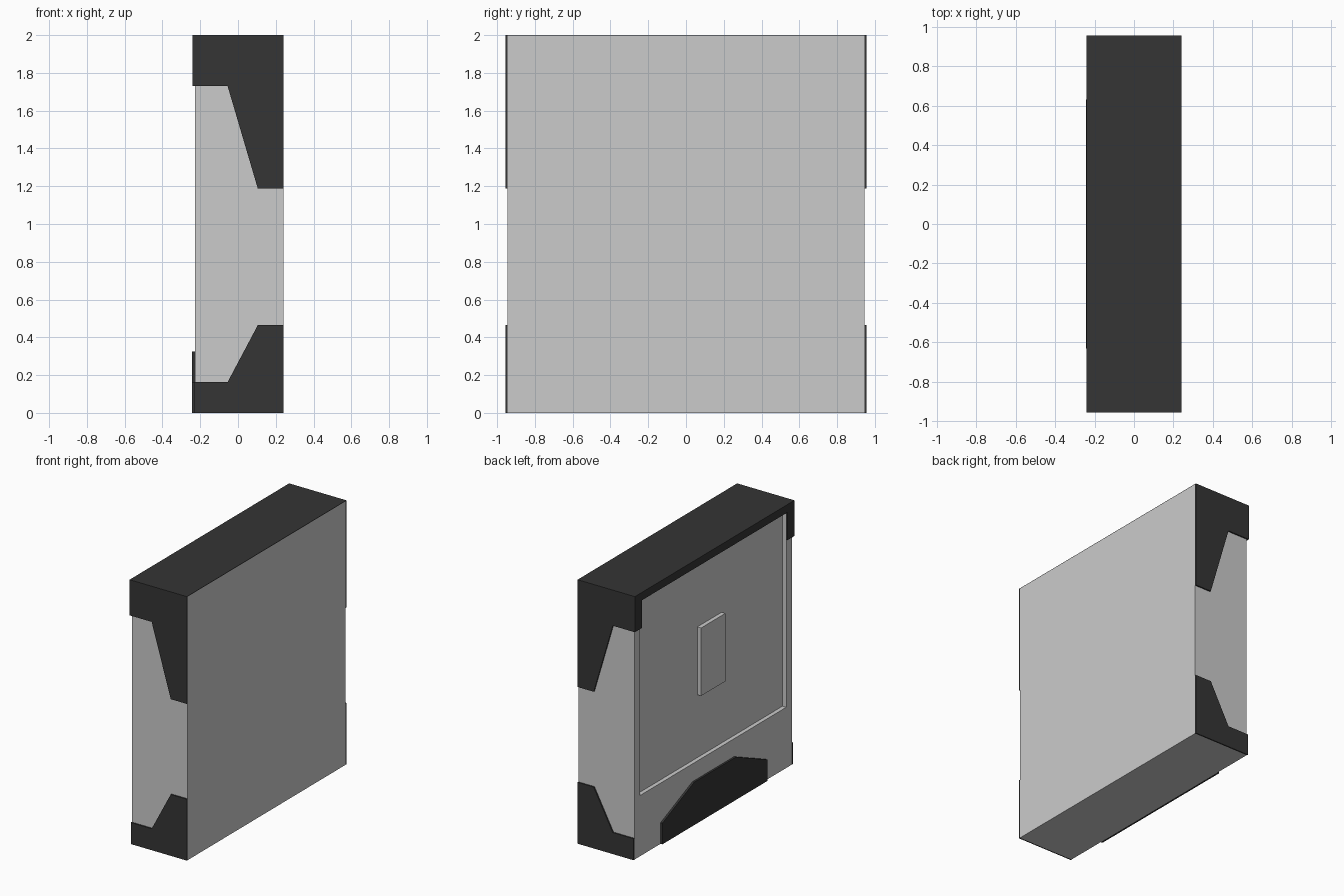
import bpy, bmesh
from math import copysign
from mathutils import Vector

if "Cube" in bpy.data.objects:
    bpy.data.objects.remove(bpy.data.objects["Cube"])

dark = bpy.data.materials.new("dark_trim")
dark.diffuse_color = (0.035, 0.035, 0.035, 1)
dark.use_nodes = True
dark.node_tree.nodes["Principled BSDF"].inputs["Base Color"].default_value = dark.diffuse_color


def finish(name, bm, mat=None):
    bmesh.ops.recalc_face_normals(bm, faces=bm.faces)
    me = bpy.data.meshes.new(name)
    bm.to_mesh(me)
    bm.free()
    ob = bpy.data.objects.new(name, me)
    bpy.context.collection.objects.link(ob)
    if mat:
        me.materials.append(mat)
    return ob


def make_box(lo, hi):
    bm = bmesh.new()
    bmesh.ops.create_cube(bm, size=1)
    for v in bm.verts:
        v.co = Vector([hi[i] if v.co[i] > 0 else lo[i] for i in range(3)])
    return bm


def plate(name, points, axis, a, b, mat):
    """Extrude a flat outline along x (points are y,z) or y (points are x,z)."""
    bm = bmesh.new()
    place = (lambda p: (a, p[0], p[1])) if axis == 'X' else (lambda p: (p[0], a, p[1]))
    face = bm.faces.new([bm.verts.new(place(p)) for p in points])
    ext = bmesh.ops.extrude_face_region(bm, geom=[face])
    move = Vector((b - a, 0, 0)) if axis == 'X' else Vector((0, b - a, 0))
    for v in ext["geom"]:
        if isinstance(v, bmesh.types.BMVert):
            v.co += move
    return finish(name, bm, mat)


# Cabinet body with a recessed door opening on the -x face
bm = make_box((-0.228, -0.945, 0), (0.24, 0.945, 1.997))
bm.normal_update()
front = min(bm.faces, key=lambda f: f.calc_center_median().x)
bmesh.ops.inset_region(bm, faces=[front], thickness=0.03)
for v in front.verts:
    v.co.y = copysign(0.875, v.co.y)
    v.co.z = 1.94 if v.co.z > 1 else 0.46
floor = bmesh.ops.extrude_discrete_faces(bm, faces=[front])["faces"][0]
for v in floor.verts:
    v.co.x = -0.192
finish("cabinet_body", bm)

# Pair of doors with a fine gap, and the central handle block
for side, lo, hi in (("left", 0.002, 0.875), ("right", -0.875, -0.002)):
    finish("door_" + side, make_box((-0.197, lo, 0.46), (-0.19, hi, 1.94)))
finish("handle_block", make_box((-0.228, -0.145, 0.935), (-0.196, 0.145, 1.45)))

# Dark stepped trim on both ends
upper = [(-0.24, 2), (-0.24, 1.73), (-0.055, 1.73), (0.105, 1.187), (0.24, 1.187), (0.24, 2)]
lower = [(-0.23, 0), (-0.23, 0.163), (-0.055, 0.163), (0.105, 0.465), (0.24, 0.465), (0.24, 0)]
for s, side in ((1, "back"), (-1, "front")):
    plate("upper_trim_" + side, upper, 'Y', s * 0.945, s * 0.955, dark)
    plate("lower_trim_" + side, lower, 'Y', s * 0.945, s * 0.955, dark)

# Dark top cover and the band wrapping over the door side
finish("top_cover", make_box((-0.24, -0.945, 1.997), (0.24, 0.945, 2)), dark)
half = [(0.945, 2), (0.945, 1.73), (0.872, 1.73), (0.872, 1.94)]
band = half + [(-y, z) for y, z in reversed(half)]
plate("top_band", band, 'X', -0.24, -0.228, dark)

# Dark kick plate at the foot of the door side
half = [(0.63, 0), (0.63, 0.16), (0.25, 0.325)]
kick = half + [(-y, z) for y, z in reversed(half)]
plate("kick_plate", kick, 'X', -0.243, -0.228, dark)
